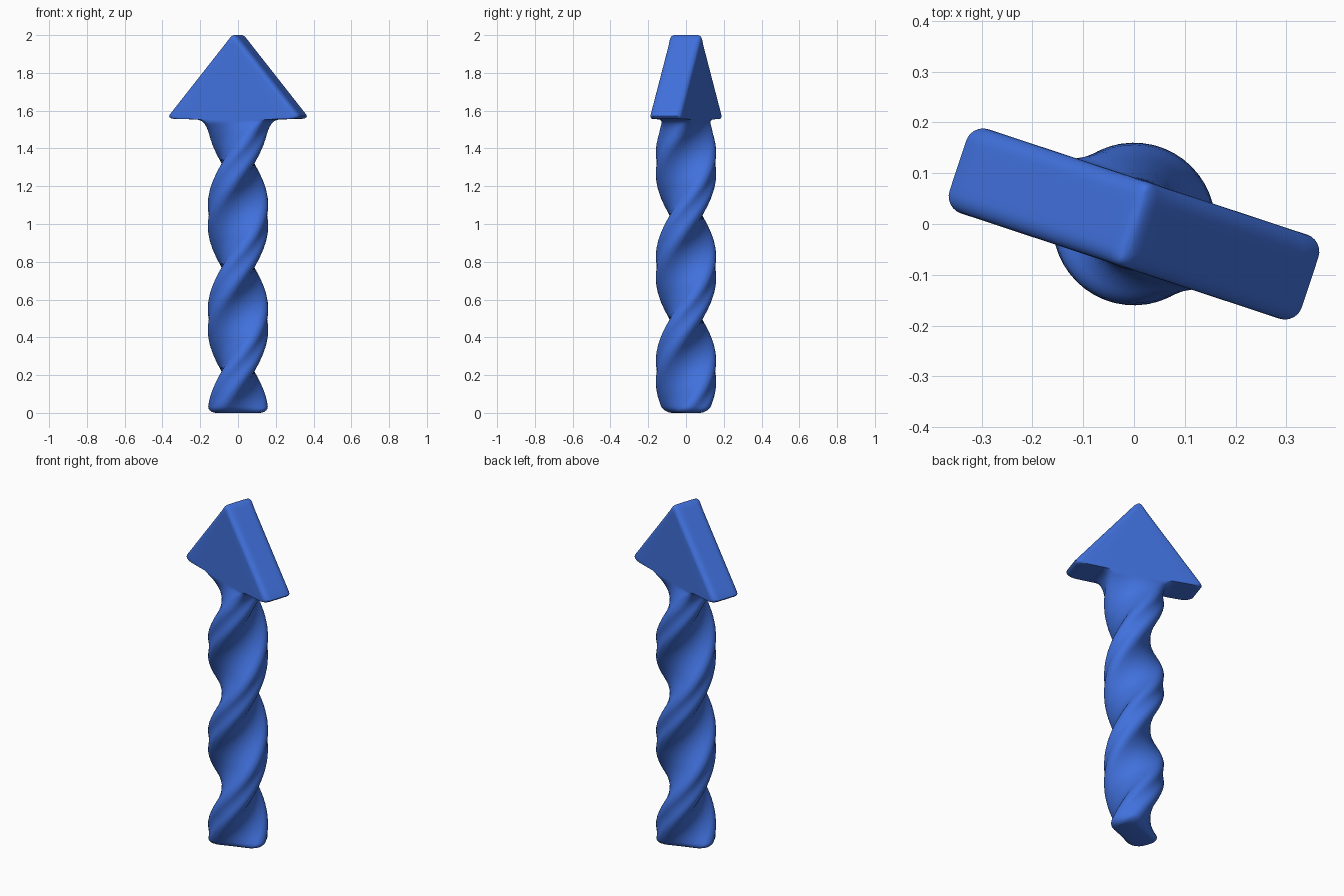
import bpy, bmesh, math

if "Cube" in bpy.data.objects:
    bpy.data.objects.remove(bpy.data.objects["Cube"])

HEAD_ANGLE = math.radians(-18.3)
TWIST = math.radians(327)      # radians of turn per unit height
TWIST_END = 1.54
HALF_T = 0.087                 # half thickness of the bar


def ring(z, hu, hv, r):
    """Rounded rectangle hu x hv at height z, turned by the twist."""
    a = HEAD_ANGLE + TWIST * min(0.0, z - TWIST_END)
    ru, rv = min(r, hu * 0.9), min(r, hv * 0.9)
    pts = []
    for k, (sx, sy) in enumerate(((1, 1), (-1, 1), (-1, -1), (1, -1))):
        for i in range(7):
            t = math.pi / 2 * (k + i / 6)
            pts.append((sx * (hu - ru) + ru * math.cos(t),
                        sy * (hv - rv) + rv * math.sin(t)))
        # extra points along the straight side that follows this corner
        p = pts[-1]
        q = (-p[0], p[1]) if k % 2 == 0 else (p[0], -p[1])
        for i in range(1, 6):
            f = i / 6
            pts.append((p[0] + (q[0] - p[0]) * f, p[1] + (q[1] - p[1]) * f))
    c, s = math.cos(a), math.sin(a)
    return [(u * c - v * s, u * s + v * c, z) for u, v in pts]


levels = []
# rounded foot
R = 0.035
for i in range(6):
    t = math.pi / 2 * i / 5
    d = R * (1 - math.sin(t))
    levels.append((R * (1 - math.cos(t)), 0.155 - d, HALF_T - d, 0.055))
# twisted shaft
N = 60
for i in range(1, N + 1):
    levels.append((R + (1.47 - R) * i / N, 0.155, HALF_T, 0.055))
# flare under the head, then the flat underside
for z, u, r in ((1.49, 0.157, .053), (1.51, 0.161, .05), (1.525, 0.167, .045),
                (1.538, 0.176, .04), (1.547, 0.188, .037), (1.552, 0.203, .035),
                (1.554, 0.22, .035), (1.555, 0.28, .035), (1.556, 0.335, .035),
                (1.559, 0.352, .035), (1.564, 0.361, .035), (1.571, 0.365, .035)):
    levels.append((z, u, HALF_T, r))
# sloping sides of the head
for i in range(13):
    z = 1.58 + 0.40 * i / 12
    levels.append((z, 0.361 - 0.331 * i / 12, HALF_T, 0.035))
# rounded tip
levels += [(1.988, 0.023, 0.084, .03), (1.994, 0.016, 0.080, .03),
           (1.998, 0.010, 0.074, .03), (2.0, 0.004, 0.067, .03)]

# twisted arrow, lofted through all levels
bm = bmesh.new()
rings = [[bm.verts.new(p) for p in ring(*l)] for l in levels]
n = len(rings[0])
for lo, hi in zip(rings, rings[1:]):
    for i in range(n):
        j = (i + 1) % n
        bm.faces.new((lo[i], lo[j], hi[j], hi[i]))
bm.faces.new(rings[0][::-1])
bm.faces.new(rings[-1])
bmesh.ops.recalc_face_normals(bm, faces=bm.faces)
mesh = bpy.data.meshes.new("twisted_arrow")
bm.to_mesh(mesh)
bm.free()

blue = bpy.data.materials.new("blue")
blue.diffuse_color = (0.052, 0.165, 0.72, 1)
blue.use_nodes = True
blue.node_tree.nodes["Principled BSDF"].inputs["Base Color"].default_value = blue.diffuse_color
mesh.materials.append(blue)
arrow = bpy.data.objects.new("twisted_arrow", mesh)
bpy.context.collection.objects.link(arrow)
bpy.context.view_layer.objects.active = arrow
arrow.select_set(True)
bpy.ops.object.shade_smooth_by_angle(angle=math.radians(40))
